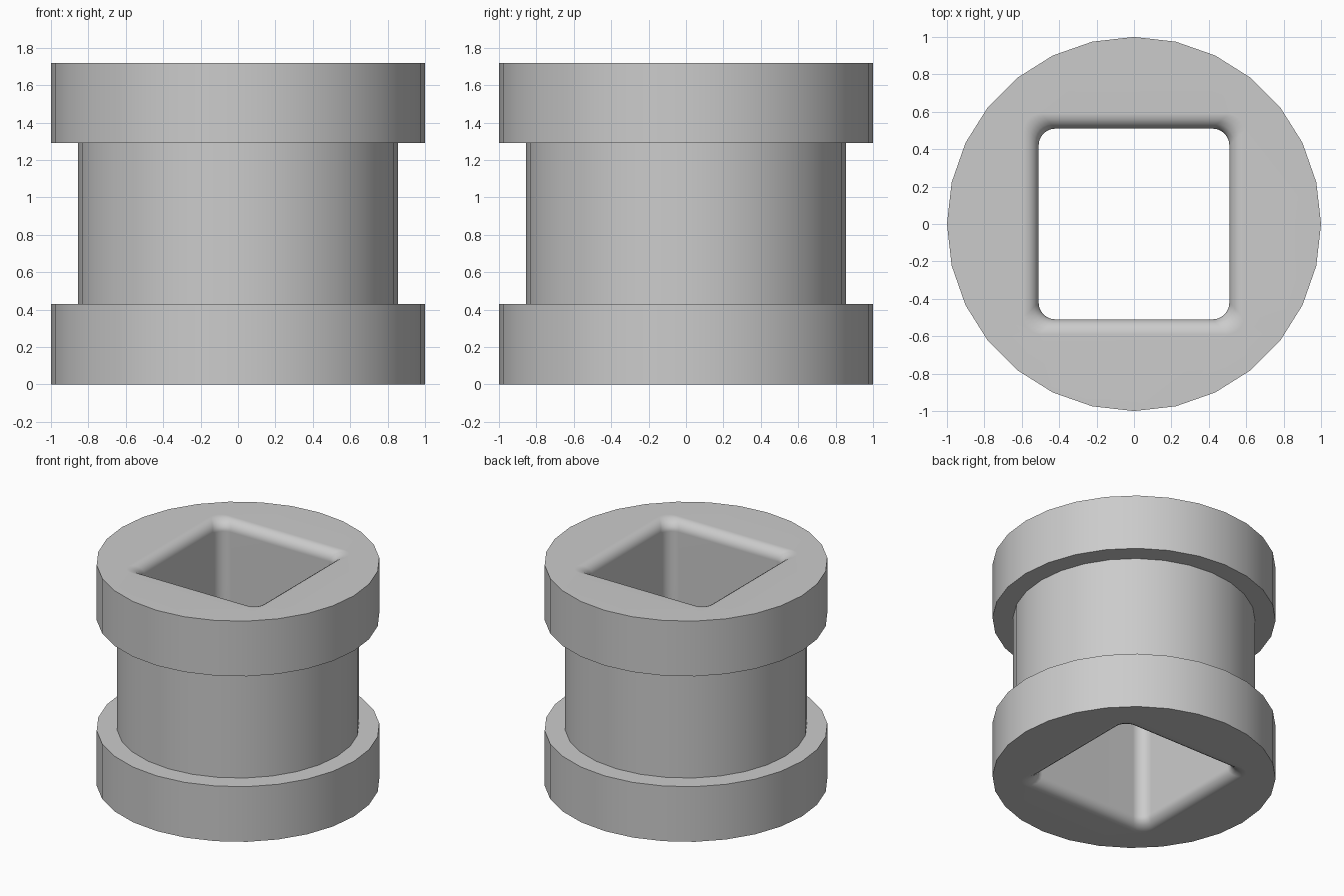
import bpy
import bmesh
from math import sin, cos, pi

SIDES = 28            # outer sides, also the number of points in each hole ring
PER = SIDES // 4      # points per quadrant
HEIGHT = 1.72
FLANGE = 0.43
HOLE = 0.51           # half width of the square hole
ROUND = 0.08          # rounding of the hole's rims

cube = bpy.data.objects.get("Cube")
if cube:
    bpy.data.objects.remove(cube, do_unlink=True)

grey = bpy.data.materials.new("plain grey")
grey.use_nodes = True
colour = (0.6, 0.6, 0.6, 1)
grey.diffuse_color = colour
grey.node_tree.nodes["Principled BSDF"].inputs["Base Color"].default_value = colour


def circle(radius, z):
    return [(radius * cos(2 * pi * i / SIDES), radius * sin(2 * pi * i / SIDES), z)
            for i in range(SIDES)]


def rounded_square(half, z, corner=0.09):
    points = []
    for quadrant in range(4):
        base = quadrant * pi / 2
        for k in range(PER):
            a = k / (PER - 1) * pi / 2
            x = half - corner + corner * cos(a)
            y = half - corner + corner * sin(a)
            points.append((x * cos(base) - y * sin(base),
                           x * sin(base) + y * cos(base), z))
    return points


# Outer rings from bottom to top: flange, core, flange
rings = [circle(r, z) for r, z in (
    (1, 0), (1, FLANGE), (0.855, FLANGE),
    (0.855, HEIGHT - FLANGE), (1, HEIGHT - FLANGE), (1, HEIGHT))]

# Square hole from top to bottom with rounded rims
rim = []
for i in range(5):
    a = i / 4 * pi / 2
    rim.append((HOLE + ROUND * (1 - sin(a)), ROUND * (1 - cos(a))))
rings += [rounded_square(h, HEIGHT - d) for h, d in rim]
rings += [rounded_square(h, d) for h, d in reversed(rim)]

# Join every ring to the next, closing the loop through the bottom face
bm = bmesh.new()
loops = [[bm.verts.new(p) for p in ring] for ring in rings]
for a, b in zip(loops, loops[1:] + loops[:1]):
    for i in range(SIDES):
        j = (i + 1) % SIDES
        bm.faces.new((a[i], a[j], b[j], b[i]))
bmesh.ops.recalc_face_normals(bm, faces=bm.faces)

mesh = bpy.data.meshes.new("flanged_bushing")
bm.to_mesh(mesh)
bm.free()
mesh.materials.append(grey)
bushing = bpy.data.objects.new("flanged_bushing", mesh)
bpy.context.collection.objects.link(bushing)

# Smooth walls and rims, sharp flange edges, flat end faces
bpy.ops.object.select_all(action="DESELECT")
bushing.select_set(True)
bpy.context.view_layer.objects.active = bushing
bpy.ops.object.shade_smooth_by_angle(angle=pi / 6)
weighted = bushing.modifiers.new("flat_ends", "WEIGHTED_NORMAL")
weighted.keep_sharp = True
